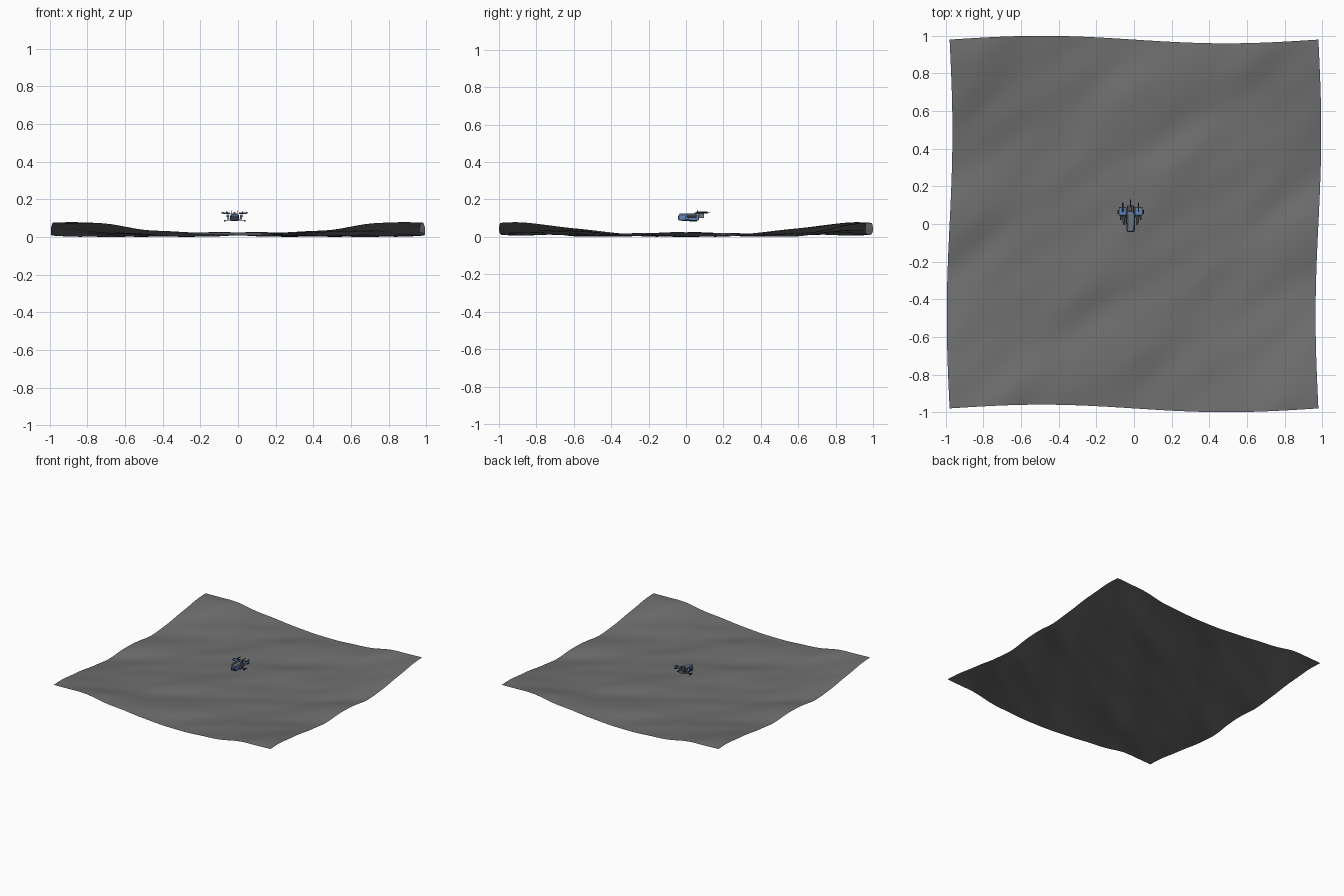
import bpy, bmesh, math
from mathutils import Matrix, Vector

if "Cube" in bpy.data.objects:
    bpy.data.objects.remove(bpy.data.objects["Cube"])

PI = math.pi
HALF = 0.98            # half size of the ground tile
CX = -0.018            # centre line of the hovering craft


def material(name, rgb):
    m = bpy.data.materials.new(name)
    m.diffuse_color = (*rgb, 1.0)
    m.use_nodes = True
    m.node_tree.nodes["Principled BSDF"].inputs["Base Color"].default_value = m.diffuse_color
    return m


ROCK = material("rock_grey", (0.16, 0.16, 0.16))
BLUE = material("hull_blue", (0.12, 0.22, 0.45))
STEEL = material("steel_grey", (0.16, 0.18, 0.21))
DARK = material("dark_metal", (0.04, 0.045, 0.055))
ORANGE = material("canopy_orange", (0.55, 0.2, 0.05))


def finish(bm, name, mat, smooth=False):
    me = bpy.data.meshes.new(name)
    bm.to_mesh(me)
    bm.free()
    me.materials.append(mat)
    for p in me.polygons:
        p.use_smooth = smooth
    ob = bpy.data.objects.new(name, me)
    bpy.context.collection.objects.link(ob)
    return ob


def block(name, centre, size, mat, taper=1.0, nose=1.0, bevel=0.0):
    """Box; taper scales its top, nose scales the width of its -y end."""
    bm = bmesh.new()
    bmesh.ops.create_cube(bm, size=1.0)
    for v in bm.verts:
        if v.co.z > 0:
            v.co.x *= taper
        if v.co.y < 0:
            v.co.x *= nose
        v.co = Vector((v.co.x * size[0] + centre[0] + CX,
                       v.co.y * size[1] + centre[1],
                       v.co.z * size[2] + centre[2]))
    if bevel:
        bmesh.ops.bevel(bm, geom=bm.edges[:], offset=bevel, segments=1, affect='EDGES')
    return finish(bm, name, mat)


def tube(name, centre, radius, length, mat, r2=None, sides=10):
    """Cylinder or cone running along y."""
    bm = bmesh.new()
    bmesh.ops.create_cone(bm, cap_ends=True, segments=sides, radius1=radius,
                          radius2=radius if r2 is None else r2, depth=length)
    bm.transform(Matrix.Translation((centre[0] + CX, centre[1], centre[2]))
                 @ Matrix.Rotation(-PI / 2, 4, 'X'))
    return finish(bm, name, mat)


def pair(make, name, centre, *args, **kw):
    for side, s in (("left", -1), ("right", 1)):
        make(side + "_" + name, (s * centre[0], centre[1], centre[2]), *args, **kw)


# ---- rolling ground tile: raised corners, repeating point-symmetric waves
WAVES = [(0.006, 2, 0), (0.004, 2, -3), (-0.003, 1, -4), (0.003, 4, -3),
         (-0.002, 3, -5), (0.0012, 7, -5), (0.0012, 5, -8), (-0.001, 6, 3)]


def height(u, v):
    corner = (0.5 - 0.5 * math.cos(PI * u)) * (0.5 - 0.5 * math.cos(PI * v)) ** 2.6
    return 0.03 + 0.065 * corner + sum(a * math.cos(PI * (m * u + n * v)) for a, m, n in WAVES)


bm = bmesh.new()
bmesh.ops.create_grid(bm, x_segments=80, y_segments=80, size=1.0)
for vert in bm.verts:
    u, v = vert.co.x, vert.co.y
    vert.co = Vector((HALF * u + 0.015 * math.sin(PI * v),
                      HALF * v - 0.02 * math.sin(PI * u), height(u, v)))
low = min(vert.co.z for vert in bm.verts)
for vert in bm.verts:
    vert.co.z -= low
finish(bm, "ground", ROCK, smooth=True)

# ---- craft body
block("hull", (0, 0.015, 0.104), (0.052, 0.11, 0.032), BLUE, taper=0.85, nose=0.85, bevel=0.003)
block("deck_plate", (0, 0.01, 0.122), (0.034, 0.09, 0.006), STEEL, taper=0.9, nose=0.9)
block("nose_grille", (0, -0.040, 0.103), (0.034, 0.006, 0.018), DARK)
block("belly_plate", (0, 0.015, 0.087), (0.036, 0.08, 0.006), DARK)
block("rear_block", (0, 0.082, 0.112), (0.042, 0.03, 0.024), STEEL, taper=0.7, bevel=0.002)
block("canopy", (0, 0.078, 0.128), (0.014, 0.018, 0.012), ORANGE, taper=0.6)
tube("rear_spar", (0, 0.108, 0.129), 0.004, 0.045, DARK, r2=0.002)

# ---- mirrored wings, pods, barrels and skids
pair(block, "wing", (0.043, 0.068, 0.126), (0.04, 0.045, 0.007), BLUE, bevel=0.0015)
pair(block, "wing_tip", (0.064, 0.064, 0.128), (0.012, 0.022, 0.009), DARK, taper=0.7)
pair(tube, "rear_barrel", (0.042, 0.09, 0.132), 0.004, 0.05, DARK)
pair(tube, "engine_pod", (0.036, 0.03, 0.112), 0.008, 0.05, STEEL)
pair(block, "side_fin", (0.034, 0.005, 0.102), (0.012, 0.022, 0.016), BLUE, taper=0.6)
pair(block, "skid_arm", (0.038, 0.04, 0.089), (0.03, 0.012, 0.004), DARK)
pair(block, "skid", (0.053, 0.04, 0.086), (0.008, 0.04, 0.006), DARK)
pair(block, "antenna", (0.016, 0.062, 0.133), (0.004, 0.006, 0.018), DARK, taper=0.5)
